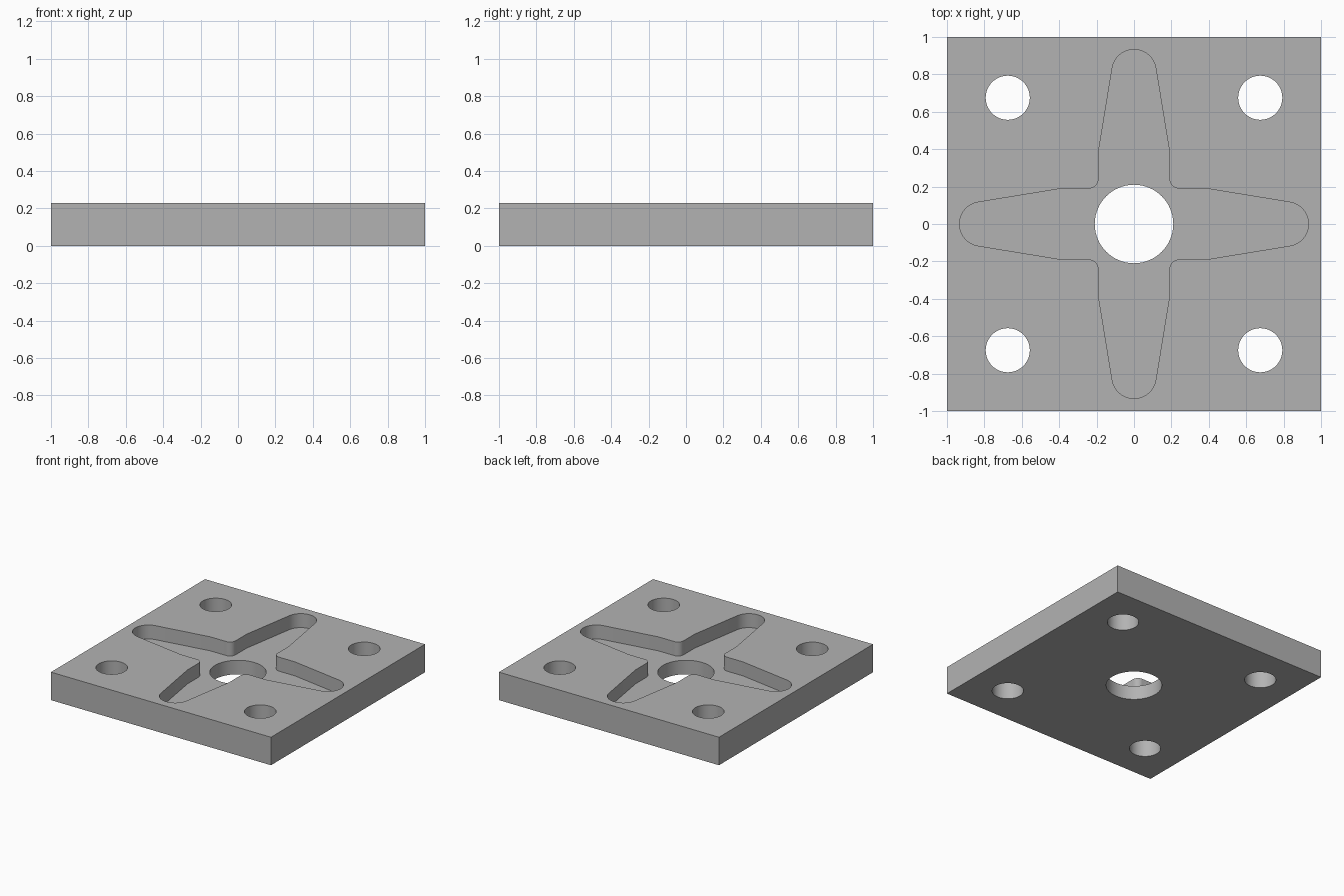
import bpy, bmesh
from math import sin, cos, radians, pi

HEIGHT, FLOOR = 0.23, 0.115

if "Cube" in bpy.data.objects:
    bpy.data.objects.remove(bpy.data.objects["Cube"], do_unlink=True)

grey = bpy.data.materials.new("plain grey")
grey.use_nodes = True
grey.diffuse_color = (0.45, 0.45, 0.45, 1)
grey.node_tree.nodes["Principled BSDF"].inputs["Base Color"].default_value = grey.diffuse_color


def prism(name, outline, bottom, top):
    """Extrude a closed counter-clockwise outline between two heights."""
    bm = bmesh.new()
    face = bm.faces.new([bm.verts.new((x, y, bottom)) for x, y in outline])
    ext = bmesh.ops.extrude_face_region(bm, geom=[face], use_keep_orig=True)
    verts = [g for g in ext["geom"] if isinstance(g, bmesh.types.BMVert)]
    bmesh.ops.translate(bm, verts=verts, vec=(0, 0, top - bottom))
    bmesh.ops.recalc_face_normals(bm, faces=bm.faces)
    mesh = bpy.data.meshes.new(name)
    bm.to_mesh(mesh)
    bm.free()
    mesh.materials.append(grey)
    obj = bpy.data.objects.new(name, mesh)
    bpy.context.collection.objects.link(obj)
    return obj


def arc(cx, cy, r, start, end, steps):
    angles = [radians(start + (end - start) * i / steps) for i in range(steps + 1)]
    return [(cx + r * cos(a), cy + r * sin(a)) for a in angles]


def circle(cx, cy, r, steps=64):
    return arc(cx, cy, r, 0, 360, steps)[:-1]


def star_outline():
    """Four tapered round-tipped arms joined by rounded inner corners."""
    arm = [(0.385, -0.19)]
    arm += arc(0.815, 0, 0.118, -80.5, 80.5, 24)
    arm += [(0.385, 0.19)]
    arm += arc(0.24, 0.24, 0.05, 270, 180, 10)
    points = []
    for k in range(4):
        c, s = cos(k * pi / 2), sin(k * pi / 2)
        points += [(x * c - y * s, x * s + y * c) for x, y in arm]
    return points


# Square plate
plate = prism("plate", [(-1, -1), (1, -1), (1, 1), (-1, 1)], 0, HEIGHT)

# Cutters: star pocket, centre bore and corner bolt holes
cutters = [prism("pocket_cutter", star_outline(), FLOOR, HEIGHT + 0.1),
           prism("bore_cutter", circle(0, 0, 0.21), -0.1, HEIGHT + 0.2)]
for x in (-0.675, 0.675):
    for y in (-0.675, 0.675):
        cutters.append(prism("bolt_hole_cutter", circle(x, y, 0.118, 48), -0.1, HEIGHT + 0.1))

bpy.ops.object.select_all(action="DESELECT")
plate.select_set(True)
bpy.context.view_layer.objects.active = plate
for cutter in cutters:
    cutter.hide_render = True
    mod = plate.modifiers.new(cutter.name, "BOOLEAN")
    mod.operation, mod.solver, mod.object = "DIFFERENCE", "EXACT", cutter
    bpy.ops.object.modifier_apply(modifier=mod.name)
    bpy.data.objects.remove(cutter, do_unlink=True)

# Smooth round walls, crisp edges
bpy.ops.object.shade_smooth_by_angle(angle=radians(30))
